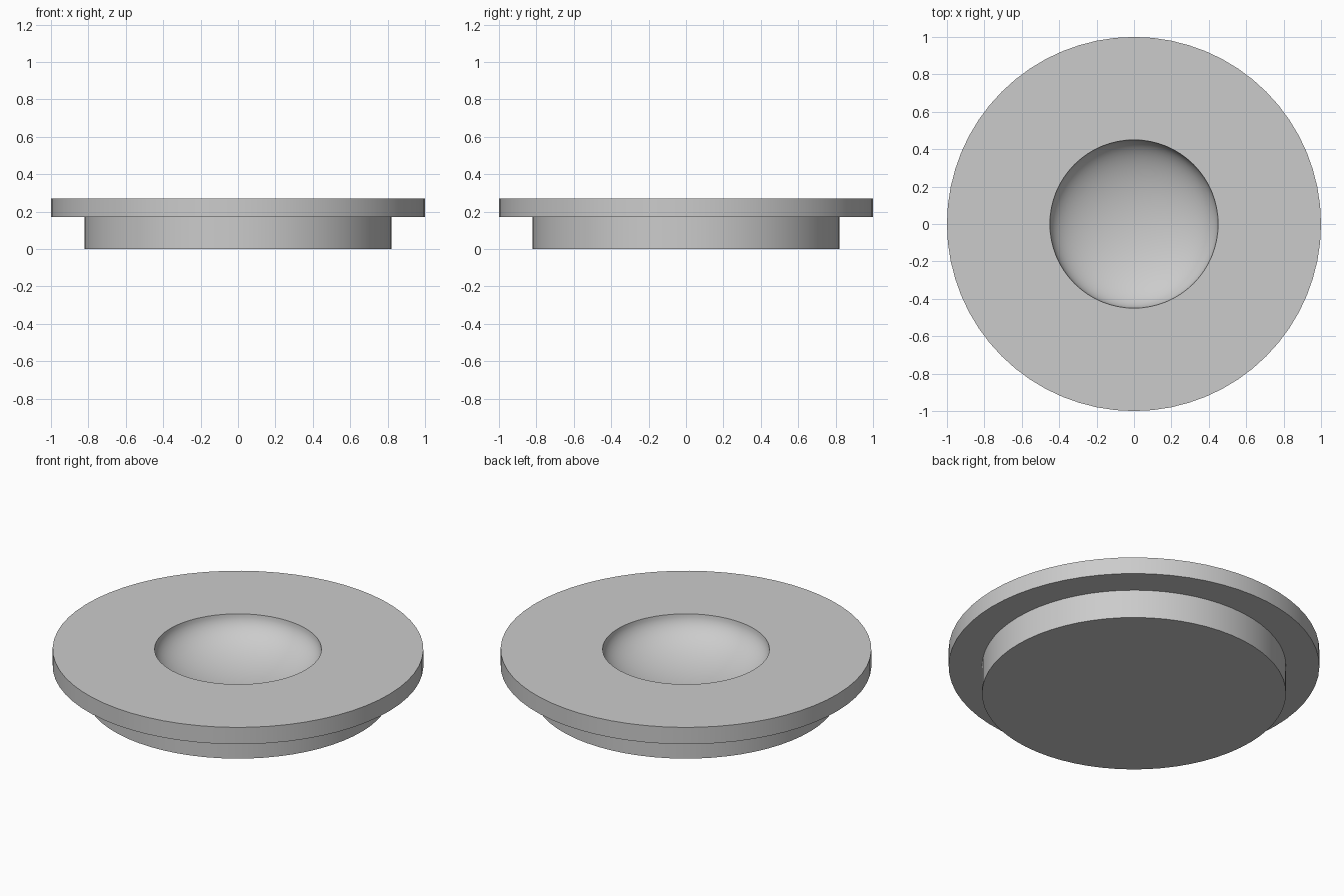
import bpy
import bmesh
import math
from mathutils import Vector

cube = bpy.data.objects.get("Cube")
if cube:
    bpy.data.objects.remove(cube, do_unlink=True)

SEGMENTS = 64
BASE_R, FLANGE_R, BOWL_R = 0.82, 1.0, 0.45
FLANGE_Z, TOP_Z, BOWL_DEPTH = 0.17, 0.27, 0.2
BOWL_STEPS = 18

# Single flat colour
grey = bpy.data.materials.new("plain_grey")
grey.use_nodes = True
colour = (0.6, 0.6, 0.6, 1)
grey.diffuse_color = colour
grey.node_tree.nodes["Principled BSDF"].inputs["Base Color"].default_value = colour


def lathe(name, profile):
    """Revolve an (r, z) profile around the z axis."""
    bm = bmesh.new()
    verts = [bm.verts.new((r, 0, z)) for r, z in profile]
    edges = [bm.edges.new(pair) for pair in zip(verts, verts[1:])]
    bmesh.ops.spin(bm, geom=verts + edges, cent=Vector(), axis=(0, 0, 1),
                   angle=math.tau, steps=SEGMENTS)
    bmesh.ops.remove_doubles(bm, verts=bm.verts, dist=1e-4)
    bmesh.ops.recalc_face_normals(bm, faces=bm.faces)
    mesh = bpy.data.meshes.new(name)
    bm.to_mesh(mesh)
    bm.free()
    obj = bpy.data.objects.new(name, mesh)
    bpy.context.collection.objects.link(obj)
    mesh.materials.append(grey)
    bpy.ops.object.select_all(action="DESELECT")
    obj.select_set(True)
    bpy.context.view_layer.objects.active = obj
    bpy.ops.object.shade_smooth_by_angle(angle=math.radians(30))
    return obj


# Round base, wider flange and flat top
outline = [(0, 0), (BASE_R, 0), (BASE_R, FLANGE_Z), (FLANGE_R, FLANGE_Z),
           (FLANGE_R, TOP_Z)]

# Rounded bowl sunk into the top, from rim to centre
angles = [math.pi / 2 * i / BOWL_STEPS for i in range(BOWL_STEPS + 1)]
bowl = [(BOWL_R * math.cos(a), TOP_Z - BOWL_DEPTH * math.sin(a)) for a in angles]

lathe("flanged_dish", outline + bowl)
